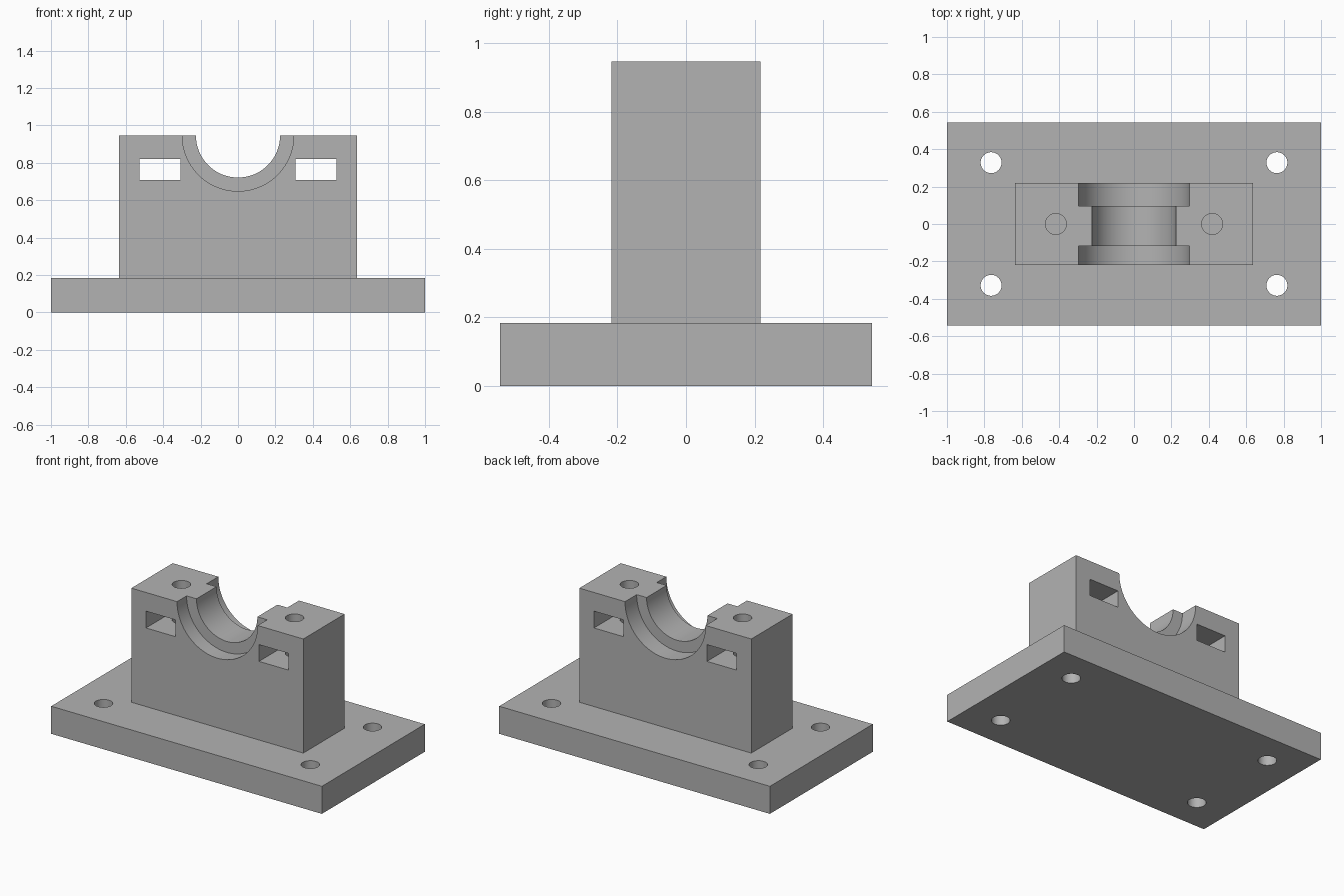
import bpy
import math

old = bpy.data.objects.get("Cube")
if old:
    bpy.data.objects.remove(old, do_unlink=True)

steel = bpy.data.materials.new("plain grey")
steel.diffuse_color = (0.45, 0.45, 0.45, 1)
steel.use_nodes = True
steel.node_tree.nodes["Principled BSDF"].inputs["Base Color"].default_value = (0.45, 0.45, 0.45, 1)


def box(name, low, high):
    """Box between two opposite corners."""
    centre = [(a + b) / 2 for a, b in zip(low, high)]
    bpy.ops.mesh.primitive_cube_add(size=1, location=centre)
    obj = bpy.context.object
    obj.name = name
    obj.scale = [b - a for a, b in zip(low, high)]
    bpy.ops.object.transform_apply(location=True, rotation=True, scale=True)
    obj.data.materials.append(steel)
    return obj


def cylinder(name, radius, length, centre, along_y=False, sides=48):
    bpy.ops.mesh.primitive_cylinder_add(
        vertices=sides, radius=radius, depth=length, location=centre,
        rotation=(math.pi / 2 if along_y else 0, 0, 0))
    obj = bpy.context.object
    obj.name = name
    bpy.ops.object.transform_apply(location=True, rotation=True, scale=True)
    obj.data.materials.append(steel)
    return obj


def cut(target, cutters):
    """Subtract every cutter, then apply and remove the helpers."""
    for cutter in cutters:
        cutter.hide_render = True
        mod = target.modifiers.new("cut", "BOOLEAN")
        mod.operation = "DIFFERENCE"
        mod.solver = "EXACT"
        mod.object = cutter
        bpy.context.view_layer.objects.active = target
        bpy.ops.object.modifier_apply(modifier=mod.name)
        bpy.data.objects.remove(cutter, do_unlink=True)
    bpy.ops.object.select_all(action="DESELECT")
    target.select_set(True)
    bpy.context.view_layer.objects.active = target
    bpy.ops.object.shade_smooth_by_angle(angle=math.radians(30))


BASE_TOP, TOP = 0.184, 0.946
HALF_DEPTH = 0.218
BOLT_RADIUS = 0.056

# Base plate with four through holes
base = box("base_plate", (-1, -0.543, 0), (1, 0.543, BASE_TOP))
cut(base, [cylinder("mounting_hole", BOLT_RADIUS, 1, (sx * 0.764, sy * 0.328, 0))
           for sx in (-1, 1) for sy in (-1, 1)])

# Bearing block: stepped half-round seat, nut slots and bolt holes
block = box("bearing_block", (-0.635, -HALF_DEPTH, BASE_TOP), (0.635, HALF_DEPTH, TOP))
cutters = [cylinder("seat_bore", 0.225, 1, (0, 0, TOP), True, 96)]
for start, end in ((-0.4, -0.117), (0.095, 0.4)):
    cutters.append(cylinder("seat_recess", 0.298, end - start,
                            (0, (start + end) / 2, TOP), True, 96))
for side in (-1, 1):
    inner, outer = sorted((side * 0.308, side * 0.527))
    cutters.append(box("nut_slot", (inner, -0.5, 0.709), (outer, 0.5, 0.821)))
    cutters.append(cylinder("bolt_hole", BOLT_RADIUS, 0.6, (side * 0.418, 0, 0.9)))
cut(block, cutters)
